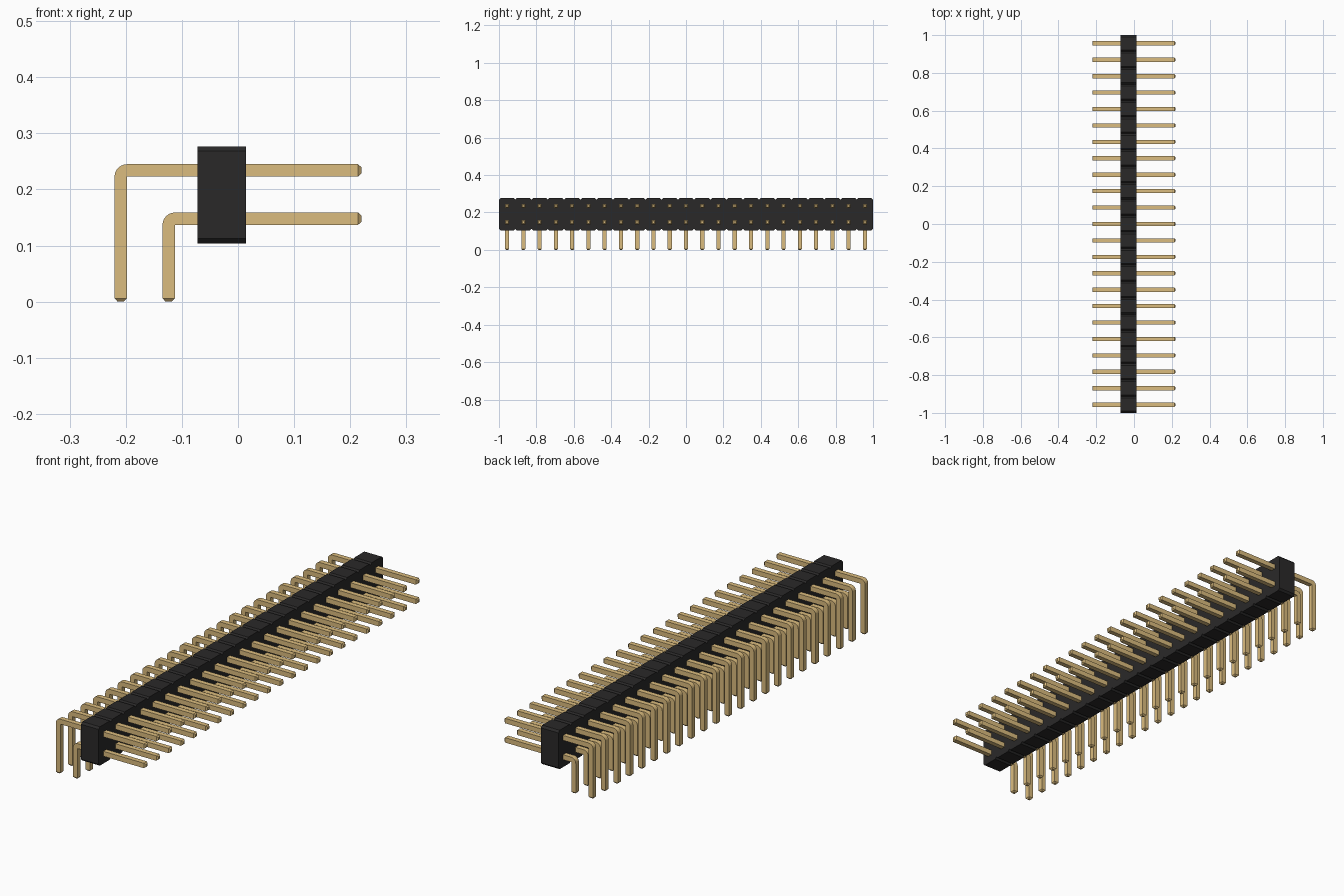
import bpy, bmesh, math

cube = bpy.data.objects.get("Cube")
if cube:
    bpy.data.objects.remove(cube, do_unlink=True)

COUNT = 23                  # pin columns along y
PITCH = 2.0 / COUNT
HALF = 0.011                # half thickness of a square pin
CHAMFER = 0.0087
BODY_X = (-0.072, 0.014)
BODY_Z = (0.104, 0.277)


def material(name, rgb, rough):
    m = bpy.data.materials.new(name)
    m.use_nodes = True
    m.diffuse_color = (*rgb, 1)
    bsdf = m.node_tree.nodes["Principled BSDF"]
    bsdf.inputs["Base Color"].default_value = (*rgb, 1)
    bsdf.inputs["Roughness"].default_value = rough
    return m


gold = material("gold metal", (0.71, 0.504, 0.21), 0.4)
black = material("black plastic", (0.023, 0.022, 0.022), 0.6)


def finish(bm, name, mat):
    bmesh.ops.recalc_face_normals(bm, faces=bm.faces)
    mesh = bpy.data.meshes.new(name)
    bm.to_mesh(mesh)
    bm.free()
    mesh.materials.append(mat)
    obj = bpy.data.objects.new(name, mesh)
    bpy.context.collection.objects.link(obj)
    return obj


# Housing: a row of chamfered segments, outlined in y-z and extruded along x
def edge_row(z, inward):
    pts = []
    for i in range(COUNT):
        y = -1 + i * PITCH
        pts += [(y, z + inward * CHAMFER), (y + CHAMFER, z),
                (y + PITCH - CHAMFER, z)]
    return pts + [(1, z + inward * CHAMFER)]


outline = edge_row(BODY_Z[0], 1) + edge_row(BODY_Z[1], -1)[::-1]
bm = bmesh.new()
face = bm.faces.new([bm.verts.new((BODY_X[0], y, z)) for y, z in outline])
ext = bmesh.ops.extrude_face_region(bm, geom=[face], use_keep_orig=True)
moved = [v for v in ext["geom"] if isinstance(v, bmesh.types.BMVert)]
bmesh.ops.translate(bm, verts=moved, vec=(BODY_X[1] - BODY_X[0], 0, 0))
finish(bm, "housing", black)


# Bent pin: rings of (inner point, outer point, half width) along its path
def pin_mesh(name, leg_x, arm_z):
    tip, inset, w = 0.006, 0.0055, 2 * HALF
    xi, zi = leg_x + HALF, arm_z - HALF          # sharp inner corner
    xo, zo = leg_x - HALF, arm_z + HALF
    rings = [((xi - inset, 0), (xo + inset, 0), HALF - inset),
             ((xi, tip), (xo, tip), HALF)]
    for k in range(7):                           # rounded outer corner
        a = math.radians(180 - 15 * k)
        outer = (xi + w * math.cos(a), zi + w * math.sin(a))
        rings.append(((xi, zi), outer, HALF))
    rings += [((0.22 - tip, zi), (0.22 - tip, zo), HALF),
              ((0.22, zi + inset), (0.22, zo - inset), HALF - inset)]
    bm = bmesh.new()
    loops = []
    for p, q, h in rings:
        loops.append([bm.verts.new((c[0], s * h, c[1]))
                      for c, s in ((p, -1), (p, 1), (q, 1), (q, -1))])
    for a, b in zip(loops, loops[1:]):
        for i in range(4):
            j = (i + 1) % 4
            bm.faces.new((a[i], a[j], b[j], b[i]))
    bm.faces.new(loops[0])
    bm.faces.new(loops[-1])
    bmesh.ops.remove_doubles(bm, verts=bm.verts, dist=1e-5)
    return finish(bm, name, gold)


# Two rows of pins repeated along the housing
for row, leg_x, arm_z in (("upper_pin", -0.209, 0.234), ("lower_pin", -0.1235, 0.148)):
    first = pin_mesh(row + "_1", leg_x, arm_z)
    first.location.y = -1 + PITCH / 2
    for i in range(1, COUNT):
        pin = bpy.data.objects.new(f"{row}_{i + 1}", first.data)
        pin.location.y = -1 + (i + 0.5) * PITCH
        bpy.context.collection.objects.link(pin)
